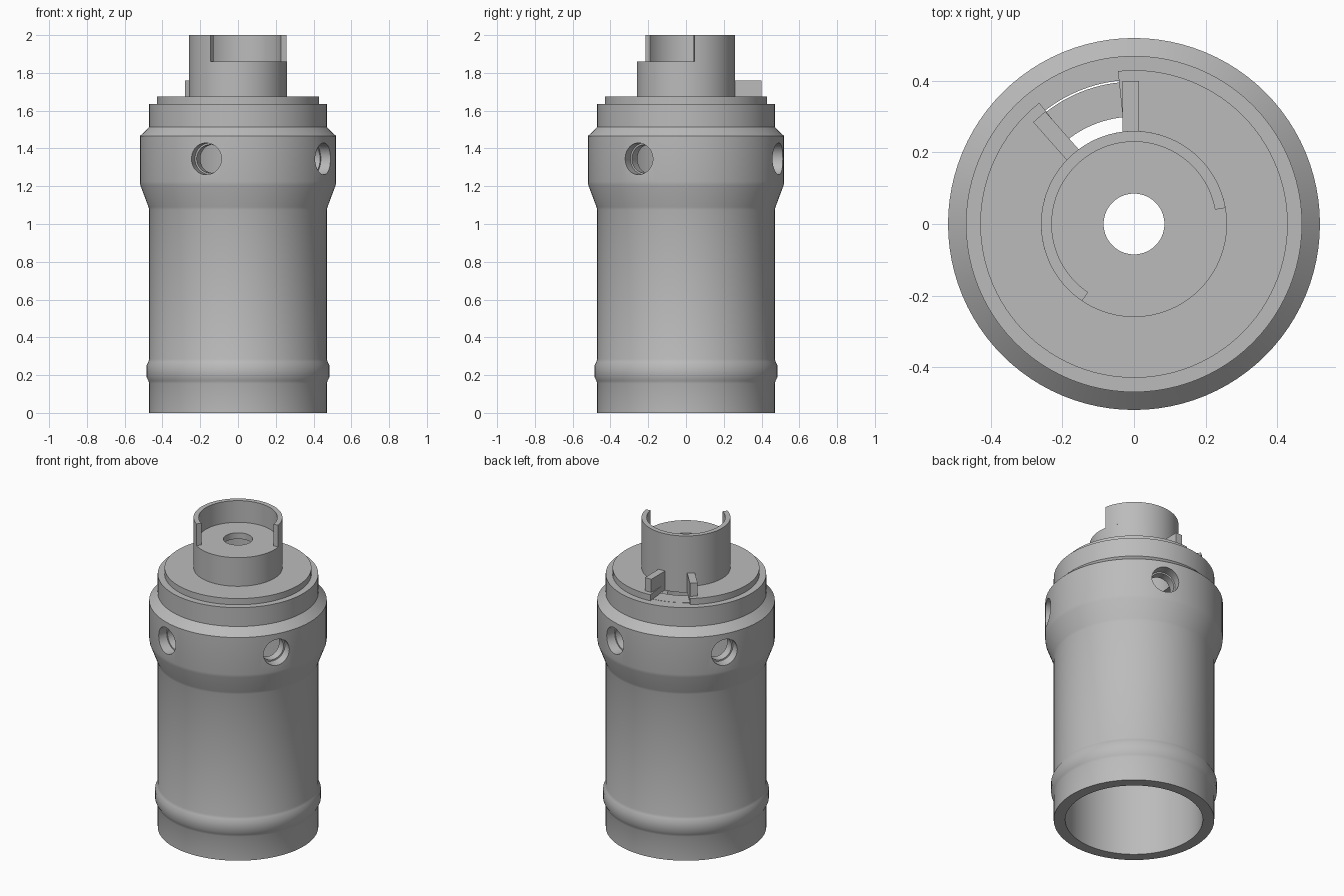
import bpy, bmesh
from math import cos, sin, radians, pi
from mathutils import Matrix

if "Cube" in bpy.data.objects:
    bpy.data.objects.remove(bpy.data.objects["Cube"])

grey = bpy.data.materials.new("plain grey")
grey.use_nodes = True
colour = (0.5, 0.5, 0.5, 1)
grey.diffuse_color = colour
grey.node_tree.nodes["Principled BSDF"].inputs["Base Color"].default_value = colour


def finish(name, bm):
    bmesh.ops.recalc_face_normals(bm, faces=bm.faces)
    mesh = bpy.data.meshes.new(name)
    bm.to_mesh(mesh)
    bm.free()
    mesh.materials.append(grey)
    obj = bpy.data.objects.new(name, mesh)
    bpy.context.collection.objects.link(obj)
    return obj


def select(obj):
    bpy.ops.object.select_all(action="DESELECT")
    obj.select_set(True)
    bpy.context.view_layer.objects.active = obj


def smooth(obj):
    select(obj)
    bpy.ops.object.shade_smooth_by_angle(angle=radians(32))


def lathe(name, profile, start=0, end=360, steps=96):
    """Revolve a closed (radius, height) outline, fully or through a sector."""
    bm = bmesh.new()
    full = end - start == 360
    rings = []
    for i in range(steps if full else steps + 1):
        a = radians(start + (end - start) * i / steps)
        rings.append([bm.verts.new((r * cos(a), r * sin(a), z)) for r, z in profile])
    n = len(profile)
    for i in range(steps):
        a, b = rings[i], rings[(i + 1) % len(rings)]
        for j in range(n):
            k = (j + 1) % n
            bm.faces.new((a[j], b[j], b[k], a[k]))
    if not full:
        bm.faces.new(rings[0])
        bm.faces.new(rings[-1])
    bmesh.ops.remove_doubles(bm, verts=bm.verts, dist=1e-5)
    return finish(name, bm)


def band(r0, r1, z0, z1):
    return [(r0, z0), (r1, z0), (r1, z1), (r0, z1)]


# Hollow body with a bead near the foot and a flared head
body = lathe("body", [
    (0.403, 0), (0.47, 0), (0.47, 0.155), (0.475, 0.17), (0.485, 0.19), (0.485, 0.25),
    (0.475, 0.27), (0.47, 0.285), (0.47, 1.075), (0.474, 1.09), (0.517, 1.205),
    (0.52, 1.225), (0.52, 1.465), (0.47, 1.513), (0.47, 1.635), (0.403, 1.635)])

# Four stepped side vents
for angle in (-29, 71, 151, 251):
    cutter = lathe("vent_cutter", [(0, 0.3), (0.075, 0.3), (0.075, 0.455),
                                   (0.084, 0.455), (0.084, 0.6), (0, 0.6)], steps=40)
    cutter.data.transform(Matrix.Translation((0, 0, 1.345))
                          @ Matrix.Rotation(radians(angle), 4, "Z")
                          @ Matrix.Rotation(pi / 2, 4, "Y"))
    cutter.hide_render = True
    cut = body.modifiers.new("vent", "BOOLEAN")
    cut.operation = "DIFFERENCE"
    cut.solver = "EXACT"
    cut.object = cutter
    select(body)
    bpy.ops.object.modifier_apply(modifier=cut.name)
    bpy.data.objects.remove(cutter)
smooth(body)

# Top deck with a notch at the back, and the shelf below the notch
smooth(lathe("deck", band(0.25, 0.43, 1.635, 1.675), 128, 456))
smooth(lathe("notch_shelf", band(0.30, 0.398, 1.595, 1.634), 90, 134, 16))

# Neck, its pierced floor and the partial collar
smooth(lathe("neck", [(0.085, 1.82), (0.23, 1.82), (0.23, 1.635), (0.26, 1.635),
                      (0.26, 1.86), (0.085, 1.86)]))
smooth(lathe("collar", band(0.23, 0.26, 1.86, 2.0), 10, 236, 64))

# Two upright fins beside the notch
for name, angle, offset in (("left_fin", 90, 0.009), ("right_fin", 131.5, 0)):
    bm = bmesh.new()
    bmesh.ops.create_cube(bm, size=1, matrix=Matrix.Rotation(radians(angle), 4, "Z")
                          @ Matrix.Translation((0.326, offset, 1.698))
                          @ Matrix.Diagonal((0.148, 0.045, 0.124, 1)))
    finish(name, bm)
